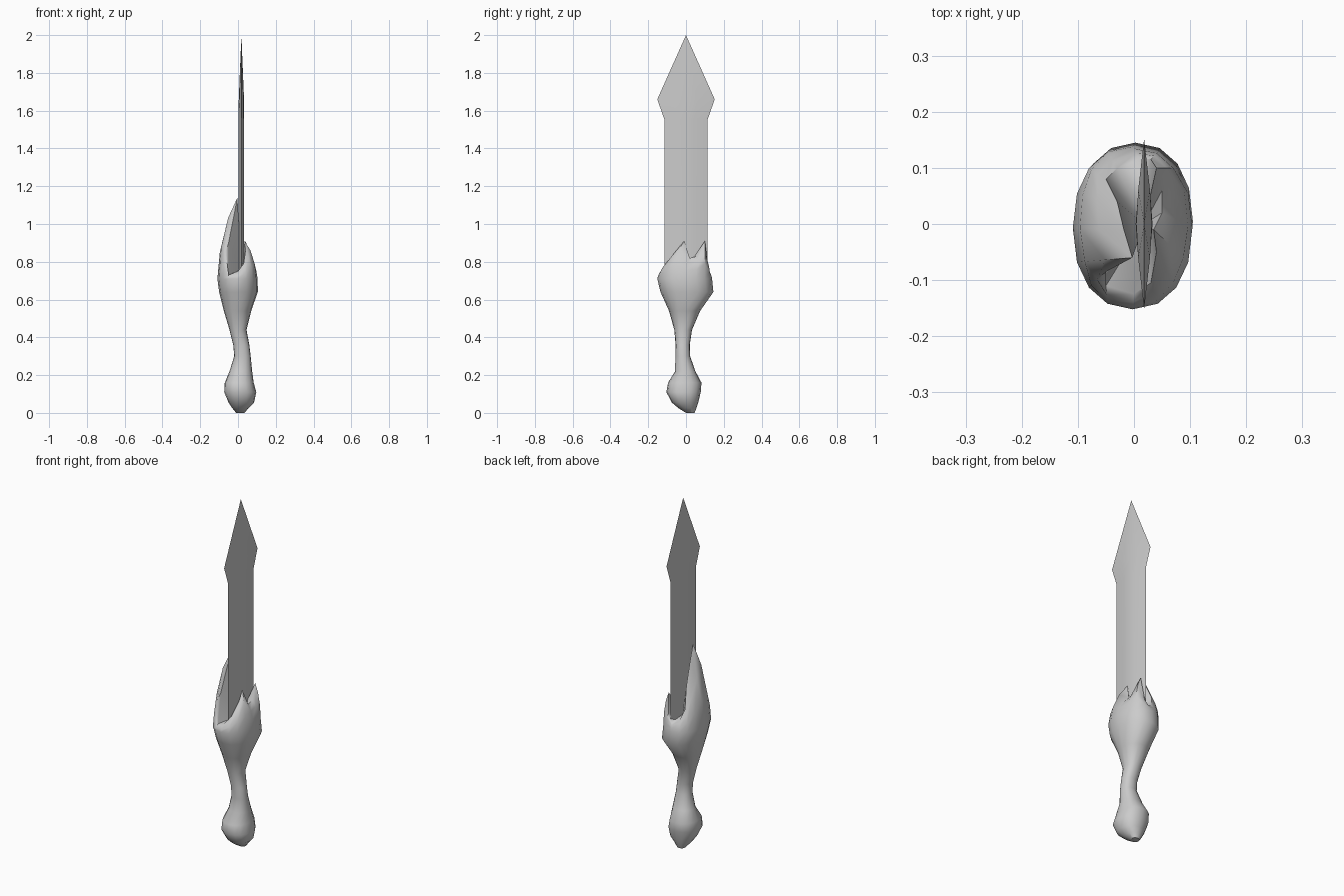
import bpy, math
from mathutils import Vector

if "Cube" in bpy.data.objects:
    bpy.data.objects.remove(bpy.data.objects["Cube"])

N = 16


def make(name, verts, faces, angle):
    me = bpy.data.meshes.new(name)
    me.from_pydata(verts, [], faces)
    me.update()
    ob = bpy.data.objects.new(name, me)
    bpy.context.collection.objects.link(ob)
    bpy.ops.object.select_all(action='DESELECT')
    ob.select_set(True)
    bpy.context.view_layer.objects.active = ob
    bpy.ops.object.mode_set(mode='EDIT')
    bpy.ops.mesh.select_all(action='SELECT')
    bpy.ops.mesh.normals_make_consistent(inside=False)
    bpy.ops.object.mode_set(mode='OBJECT')
    bpy.ops.object.shade_smooth_by_angle(angle=math.radians(angle))
    return ob


def bridge(rings, n):
    return [(r * n + k, r * n + (k + 1) % n, (r + 1) * n + (k + 1) % n, (r + 1) * n + k)
            for r in range(rings - 1) for k in range(n)]


def spow(v, p):
    return math.copysign(abs(v) ** p, v)


def ring(z, x0, x1, y0, y1, p=0.9):
    cx, cy, rx, ry = (x0 + x1) / 2, (y0 + y1) / 2, (x1 - x0) / 2, (y1 - y0) / 2
    return [Vector((cx + rx * spow(math.cos(a), p), cy + ry * spow(math.sin(a), p), z))
            for a in (math.tau * k / N for k in range(N))]


# Hilt: pommel, grip and flaring guard (z, x min, x max, y min, y max)
sections = [
    (0.0, -0.01, 0.035, 0.0, 0.045), (0.025, -0.03, 0.055, -0.04, 0.055),
    (0.055, -0.05, 0.085, -0.075, 0.065), (0.11, -0.073, 0.097, -0.104, 0.078),
    (0.16, -0.07, 0.083, -0.095, 0.082), (0.22, -0.045, 0.075, -0.058, 0.05),
    (0.30, -0.02, 0.067, -0.056, 0.022), (0.36, -0.025, 0.06, -0.055, 0.02),
    (0.44, -0.045, 0.045, -0.062, 0.032), (0.54, -0.075, 0.07, -0.09, 0.075),
    (0.64, -0.1, 0.105, -0.135, 0.145), (0.71, -0.109, 0.104, -0.152, 0.138),
]
rings = [ring(*s) for s in sections]

# Petal rim that closes round the blade: one tall leaf and two short ones
rim = [(.05, .02, .82), (.05, .06, .83), (.04, .10, .91), (.03, .115, .80),
       (.01, .115, .75), (-.03, .10, .77), (-.05, .08, .83), (-.03, .04, .94),
       (-.018, -.01, 1.06), (-.003, -.06, 1.14), (-.05, -.085, .90), (-.05, -.11, .73),
       (0, -.125, .75), (.03, -.105, .79), (.04, -.05, .86), (.035, -.01, .91)]
rim = [Vector(v) for v in rim]
shoulder = rings[-1]
for tz, tr in ((0.4, 0.14), (0.75, 0.5)):
    rings.append([Vector((s.x + (r.x - s.x) * tr, s.y + (r.y - s.y) * tr,
                          s.z + (r.z - s.z) * tz)) for s, r in zip(shoulder, rim)])
rings.append(rim)
verts = [v for r in rings for v in r]
faces = bridge(len(rings), N)
faces.append(tuple(range(N)))
top = len(rings) - 1
verts.append(Vector((0.018, 0, 0.76)))
faces += [(top * N + k, top * N + (k + 1) % N, len(verts) - 1) for k in range(N)]
make("leafed_hilt", verts, faces, 50)

# Blade: thin diamond section with a flared, pointed head (z, half width, half thickness)
verts = []
outline = [(0.68, 0.115, 0.015), (1.555, 0.115, 0.015), (1.66, 0.152, 0.014)]
for z, w, t in outline:
    verts += [(0.018, -w, z), (0.018 + t * 0.75, -w * 0.4, z), (0.018 + t, 0, z),
              (0.018 + t * 0.75, w * 0.4, z), (0.018, w, z), (0.018 - t * 0.75, w * 0.4, z),
              (0.018 - t, 0, z), (0.018 - t * 0.75, -w * 0.4, z)]
faces = bridge(3, 8) + [tuple(range(8))]
verts.append((0.018, 0, 2.0))
faces += [(16 + k, 16 + (k + 1) % 8, 24) for k in range(8)]
make("blade", verts, faces, 50)
